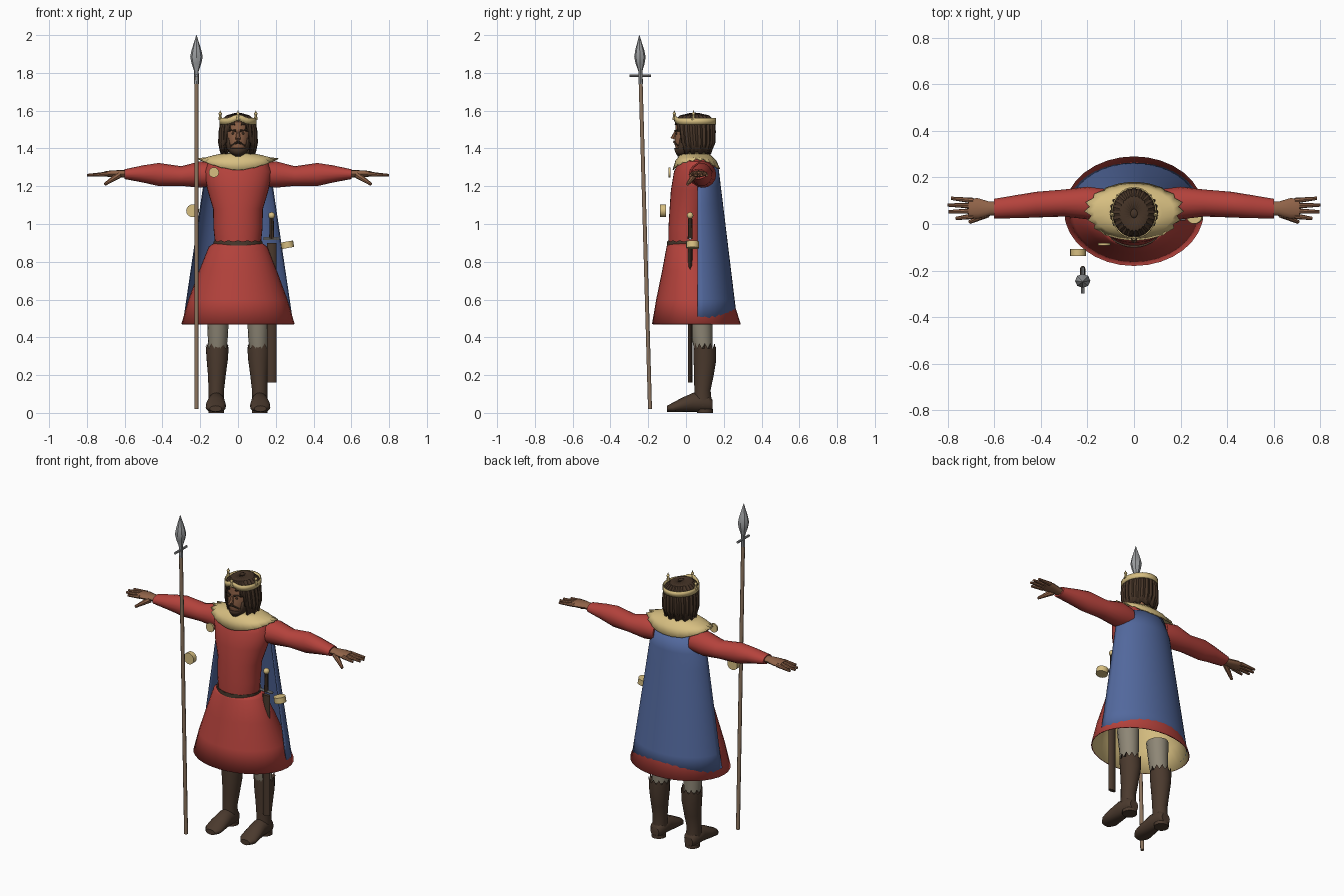
import bpy
from math import sin, cos, pi, radians
from mathutils import Vector

old = bpy.data.objects.get("Cube")
if old:
    bpy.data.objects.remove(old)


def paint(name, r, g, b):
    m = bpy.data.materials.new(name)
    m.use_nodes = True
    m.diffuse_color = (r, g, b, 1)
    shader = m.node_tree.nodes["Principled BSDF"]
    shader.inputs["Base Color"].default_value = (r, g, b, 1)
    shader.inputs["Roughness"].default_value = 0.8
    return m


red = paint("red cloth", .46, .055, .045)
blue = paint("blue cloth", .085, .14, .34)
gold = paint("pale gold", .68, .52, .22)
boot = paint("boot leather", .07, .042, .027)
dark = paint("dark hair", .06, .034, .02)
skin = paint("skin", .28, .125, .065)
grey = paint("leg cloth", .27, .24, .18)
steel = paint("steel", .33, .34, .35)
wood = paint("wood", .27, .18, .115)


def finish(name, verts, faces, mats, mirror=False, thick=0, angle=40):
    """Make an object, with optional mirrored copy and thickness."""
    me = bpy.data.meshes.new(name)
    me.from_pydata(verts, [], faces)
    mats = mats if isinstance(mats, list) else [mats]
    for m in mats:
        me.materials.append(m)
    me.shade_smooth()
    me.set_sharp_from_angle(angle=radians(angle))
    ob = bpy.data.objects.new(name, me)
    bpy.context.collection.objects.link(ob)
    if mirror:
        ob.modifiers.new("mirror", 'MIRROR')
    if thick:
        s = ob.modifiers.new("thickness", 'SOLIDIFY')
        s.thickness = thick
        s.offset = -1
        s.material_offset = len(mats) - 1
    return ob


def loft(name, rings, mats, axis='z', n=16, jag=0, caps=True, shape=None, keep=None, **kw):
    """Skin ellipses (x, y, z, radius, radius) set across an axis; jag zigzags the last one."""
    verts, faces = [], []
    for k, (x, y, z, a, b) in enumerate(rings):
        for i in range(n):
            t = 2 * pi * i / n
            u, v = a * cos(t), b * sin(t)
            p = {'z': (x + u, y + v, z), 'x': (x, y + u, z + v), 'y': (x - u, y, z + v)}[axis]
            p = Vector(p)
            if jag and k == len(rings) - 1:
                p.z += jag * (-1) ** i
            verts.append(shape(p, t, k, i) if shape else p)
    for k in range(len(rings) - 1):
        for i in range(n):
            j = (i + 1) % n
            f = [k * n + i, k * n + j, k * n + n + j, k * n + n + i]
            if not keep or keep(sum((verts[q] for q in f), Vector()) / 4):
                faces.append(f)
    if caps:
        faces.append(list(range(n))[::-1])
        faces.append([len(verts) - n + i for i in range(n)])
    return finish(name, verts, faces, mats, **kw)


def rod(name, p, q, r1, r2, mat, n=8, **kw):
    """Straight round bar from p to q."""
    p, q = Vector(p), Vector(q)
    d = (q - p).normalized()
    u = d.orthogonal().normalized()
    w = d.cross(u)
    turns = [2 * pi * i / n for i in range(n)]
    verts = [c + r * (u * cos(t) + w * sin(t)) for c, r in ((p, r1), (q, r2)) for t in turns]
    faces = [[i, (i + 1) % n, n + (i + 1) % n, n + i] for i in range(n)]
    faces += [list(range(n))[::-1], [n + i for i in range(n)]]
    return finish(name, verts, faces, mat, **kw)


def ball(name, c, r, mat, sx=1, sy=1, sz=1, **kw):
    """Rounded lump made from stacked rings."""
    steps = [pi * (k + .1) / 6.2 for k in range(7)]
    rings = [(c[0], c[1], c[2] - r * sz * cos(s), r * sx * sin(s), r * sy * sin(s)) for s in steps]
    return loft(name, rings, mat, n=10, **kw)


# Tunic: flared skirt with pale lining, waist and chest
skirt = [(.47, .055, .3, .235), (.6, .045, .262, .203), (.75, .03, .207, .157),
         (.88, .012, .155, .115), (.9, .01, .126, .105)]
chest = [(.9, .01, .122, .103), (.98, .01, .13, .103), (1.08, .02, .132, .107),
         (1.18, .035, .162, .115), (1.28, .05, .18, .113), (1.33, .055, .155, .09), (1.36, .055, .06, .055)]
for name, prof, mats, thick in (("skirt", skirt, [red, gold], .006), ("tunic_chest", chest, red, 0)):
    loft(name, [(0, y, z, a, b) for z, y, a, b in prof], mats, n=32, caps=not thick, thick=thick)
loft("belt", [(0, .01, z, .131, .111) for z in (.885, .91)], boot, n=32, jag=.004)


# Fur collar with a ragged hem, high over the shoulders
def collar_shape(p, t, k, i):
    if k >= 2:
        p.z += (.012 if k == 2 else .05) * cos(t) ** 2
    if k == 3:
        ragged = .012 * (-1) ** i * abs(cos(t)) + .006 * sin(5 * t)
        p.x *= 1 + ragged * 5
        p.z += ragged * .4
    return p


loft("fur_collar", [(0, .05, 1.372, .055, .05), (0, .05, 1.36, .12, .078),
                    (0, .052, 1.335, .17, .102), (0, .055, 1.288, .2, .12)],
     gold, n=40, caps=False, shape=collar_shape, thick=.006)

# Cape: half ellipses widening downwards
rows, cols = 9, 20
cape = []
for k in range(rows):
    z = 1.3 - .1 * k
    wide = .14 if k == 0 else .18 + (k - 1) * .0148
    deep = .107 + .0122 * k
    for i in range(cols + 1):
        t = pi * i / cols
        cape.append((wide * cos(t), .06 + deep * sin(t), z))
quads = [[k * (cols + 1) + i, (k + 1) * (cols + 1) + i, (k + 1) * (cols + 1) + i + 1, k * (cols + 1) + i + 1]
         for k in range(rows - 1) for i in range(cols)]
finish("cape", cape, [q[::-1] for q in quads], blue, thick=.005)

# Sleeves, hands and fingers
loft("sleeve", [(.12, .08, 1.26, .07, .06), (.2, .09, 1.262, .07, .07), (.3, .09, 1.254, .058, .052),
                (.42, .083, 1.262, .055, .061), (.5, .075, 1.265, .05, .046), (.6, .066, 1.264, .042, .026)],
     red, axis='x', mirror=True)
loft("palm", [(.58, .066, 1.265, .03, .02), (.62, .066, 1.266, .03, .019),
              (.67, .067, 1.266, .044, .018), (.71, .067, 1.265, .042, .013)],
     skin, axis='x', n=12, mirror=True)
for i, reach in enumerate((.765, .795, .8, .785)):
    y = .034 + .022 * i
    tip = (reach, y + (i - 1.5) * .007, 1.258)
    rod("finger", (.69, y, 1.265), tip, .0125, .007, skin, mirror=True)
rod("thumb", (.63, .045, 1.26), (.705, .008, 1.21), .018, .008, skin, mirror=True)

# Legs and boots with ragged cuffs
loft("leg", [(.11, .095, .3, .045, .045), (.107, .085, .4, .053, .055), (.106, .075, .55, .06, .065)],
     grey, mirror=True)
loft("boot_shaft", [(.115, .09, .04, .042, .048), (.115, .087, .12, .041, .043), (.112, .095, .2, .047, .052),
                    (.11, .1, .28, .056, .06), (.11, .1, .355, .062, .059)],
     boot, n=24, jag=.014, mirror=True)
loft("boot_foot", [(.115, .14, .04, .028, .03), (.115, .12, .05, .043, .045), (.115, .04, .055, .045, .052),
                   (.117, -.02, .042, .053, .039), (.118, -.07, .028, .053, .026), (.118, -.1, .022, .032, .016)],
     boot, axis='y', mirror=True, shape=lambda p, t, k, i: Vector((p.x, p.y, max(p.z, .006))))
rod("boot_sole", (.115, .1, 0), (.115, .1, .02), .042, .042, boot, n=16, mirror=True)

# Neck, head and face
loft("neck", [(0, .05, 1.34, .045, .045), (0, .045, 1.42, .045, .045)], skin)
loft("head", [(0, -.015, 1.37, .025, .028), (0, .015, 1.388, .047, .066), (0, .02, 1.42, .06, .08),
              (0, .03, 1.46, .068, .089), (0, .035, 1.5, .072, .091), (0, .035, 1.54, .07, .09),
              (0, .04, 1.575, .04, .055)], skin, n=20)
rod("nose", (0, -.052, 1.495), (0, -.069, 1.45), .006, .014, skin)
rod("brow", (.012, -.057, 1.493), (.047, -.041, 1.499), .006, .004, dark, mirror=True)
ball("eye", (.026, -.05, 1.479), .009, dark, sy=.6, sz=.6, mirror=True)
rod("moustache", (0, -.062, 1.436), (.036, -.04, 1.415), .008, .006, dark, mirror=True)
loft("beard", [(0, -.02, 1.358, .02, .024), (0, .004, 1.378, .045, .06), (0, .014, 1.4, .06, .077),
               (0, .018, 1.418, .063, .08), (0, .028, 1.455, .069, .084)],
     dark, n=32, caps=False, thick=.004,
     keep=lambda c: c.z < 1.408 or abs(c.x) > .042)


# Hair in grooved locks, open over the face
def lock(p, t, k, i):
    s = 1 + .035 * (-1) ** i
    return Vector((p.x * s, .045 + (p.y - .045) * s, p.z + .006 * (-1) ** (i // 2) * (k == 0)))


loft("hair", [(0, .052, 1.375, .092, .08), (0, .052, 1.43, .102, .1), (0, .048, 1.49, .099, .106),
              (0, .046, 1.525, .094, .106), (0, .045, 1.55, .086, .1), (0, .045, 1.575, .06, .075),
              (0, .045, 1.588, .015, .02)],
     dark, n=48, caps=False, shape=lock, thick=.012, angle=25,
     keep=lambda c: c.y > .03 or abs(c.x) > .064 - max(0, c.z - 1.48) * .7 or c.z > 1.54)
ball("hair_crest", (0, .045, 1.582), .02, dark, sz=.4)

# Crown: band rising over the brow, with three points
loft("crown_band", [(0, .048, z, .098, .111) for z in (1.527, 1.56)], gold, n=32, caps=False, thick=.006,
     shape=lambda p, t, k, i: p + Vector((0, 0, .02 * max(0, -sin(t)) ** 12)))
for x, y in ((-.094, .04), (.094, .04), (0, -.062)):
    rod("crown_point", (x, y, 1.55), (x, y, 1.6), .011, .002, gold, n=6)
    ball("crown_bead", (x, y, 1.583), .009, gold)


# Spear, leaning slightly
def lean(z):
    return -.19 - .0286 * z


loft("spear_shaft", [(-.22, lean(z), z, .011, .011) for z in (.02, 1.78)], wood, n=10)
blade = [(1.74, .013), (1.81, .012), (1.85, .026), (1.885, .033), (1.92, .026), (1.965, .012), (2, .001)]
loft("spear_head", [(-.22, lean(z), z, r, r * .92) for z, r in blade], steel, n=8)
rod("spear_crossbar", (-.22, -.298, 1.785), (-.22, -.185, 1.785), .007, .007, steel)

# Sword and scabbard at the left hip
hip = Vector((.178, .022, 0))


def at(z, x=0):
    return hip + Vector((x, 0, z))


loft("scabbard", [(*at(z).xy, z, .025, .012) for z in (.16, .9)], boot, n=8)
rod("sword_grip", at(.92), at(1.03), .013, .011, dark)
rod("sword_guard", at(.922, -.042), at(.922, .042), .008, .008, steel)
ball("sword_pommel", at(1.045), .018, gold)

# Brooch and round gold fittings
for name, p, d, r in (("brooch", (-.128, -.082, 1.273), (0, -.01, 0), .027),
                      ("right_disc", (-.24, -.107, 1.07), (0, -.03, 0), .034),
                      ("left_disc", (.264, .035, .873), (-.006, 0, .034), .034)):
    rod(name, p, Vector(p) + Vector(d), r, r, gold, n=16)
